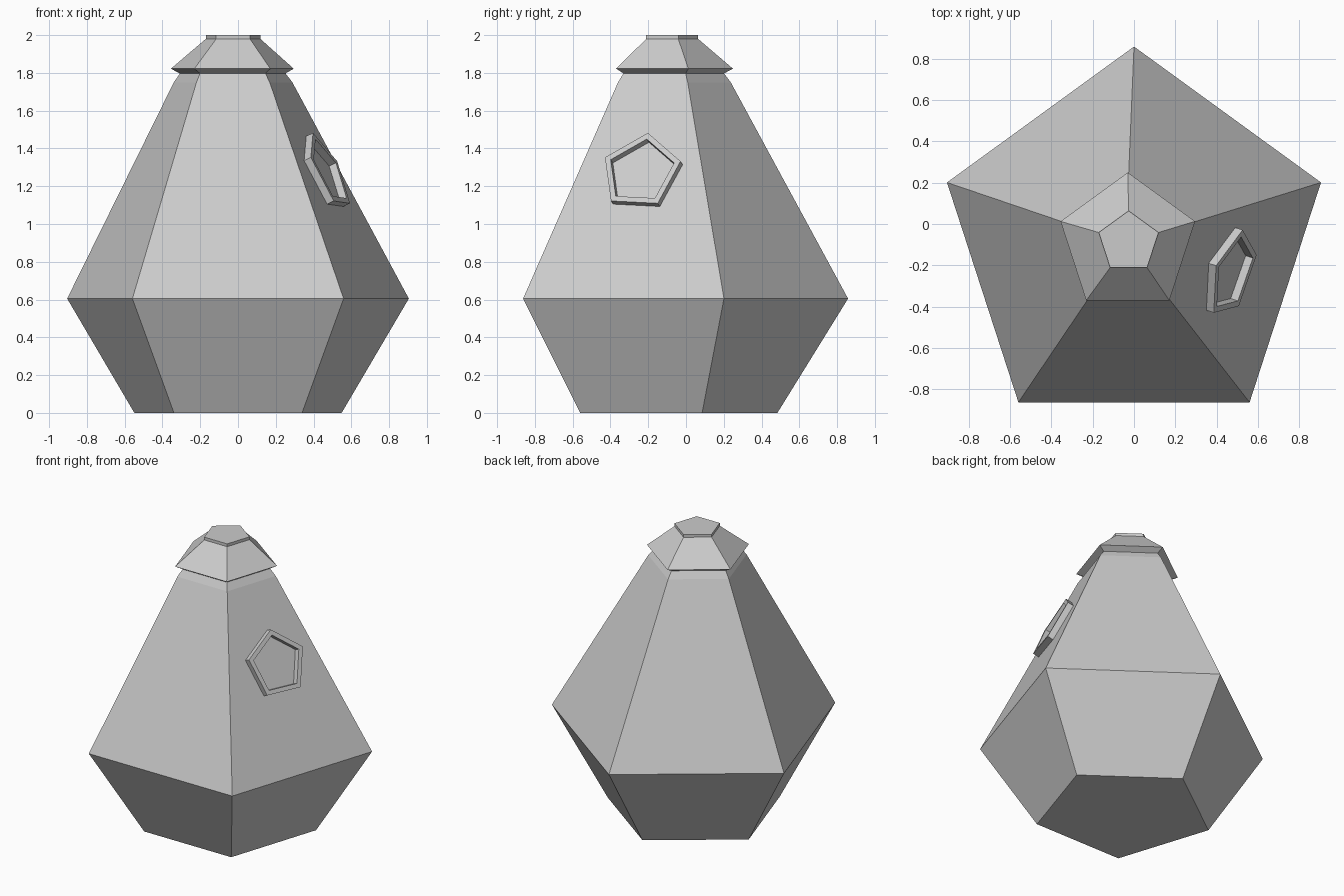
import bpy, bmesh
from math import sin, cos, radians
from mathutils import Vector, Matrix

if "Cube" in bpy.data.objects:
    bpy.data.objects.remove(bpy.data.objects["Cube"])

SIDES = 5
Y0 = -0.093


def finish(bm, name):
    bmesh.ops.recalc_face_normals(bm, faces=bm.faces[:])
    me = bpy.data.meshes.new(name)
    bm.to_mesh(me)
    bm.free()
    ob = bpy.data.objects.new(name, me)
    bpy.context.collection.objects.link(ob)
    return ob


def loft(name, rings, closed=False, turn=90):
    """Pentagon rings (radius, height, x, y) joined by flat faces."""
    bm = bmesh.new()
    loops = []
    for r, z, x, y in rings:
        angles = [radians(turn + 360 * k / SIDES) for k in range(SIDES)]
        loops.append([bm.verts.new((x + r * cos(a), y + r * sin(a), z)) for a in angles])
    pairs = list(zip(loops, loops[1:]))
    if closed:
        pairs.append((loops[-1], loops[0]))
    else:
        bm.faces.new(loops[0])
        bm.faces.new(loops[-1])
    for a, b in pairs:
        for k in range(SIDES):
            j = (k + 1) % SIDES
            bm.faces.new((a[k], a[j], b[j], b[k]))
    return finish(bm, name)


# Faceted body with a small chamfer at the shoulder
loft("body", [(0.577, 0.0, 0, Y0), (0.951, 0.605, 0, Y0),
              (0.33, 1.75, -0.026, Y0), (0.292, 1.80, -0.028, Y0)])

# Overhanging cap with a small flat top plate
loft("cap", [(0.29, 1.795, -0.028, Y0), (0.342, 1.822, -0.03, Y0),
             (0.152, 1.98, -0.026, -0.088), (0.152, 2.0, -0.026, -0.088)])

# Pentagonal window frame, lying on the sloped front-right face
window = loft("window_frame", [(0.223, -0.01, 0, 0), (0.223, 0.04, 0, 0),
                               (0.187, 0.04, 0, 0), (0.187, -0.01, 0, 0)],
              closed=True, turn=87)
side = Vector((sin(radians(18)), cos(radians(18)), 0))
normal = Vector((cos(radians(18)), -sin(radians(18)), 0.457)).normalized()
up = normal.cross(side)
basis = Matrix((side, up, normal)).transposed().to_4x4()
window.matrix_world = Matrix.Translation((0.447, -0.23, 1.263)) @ basis
